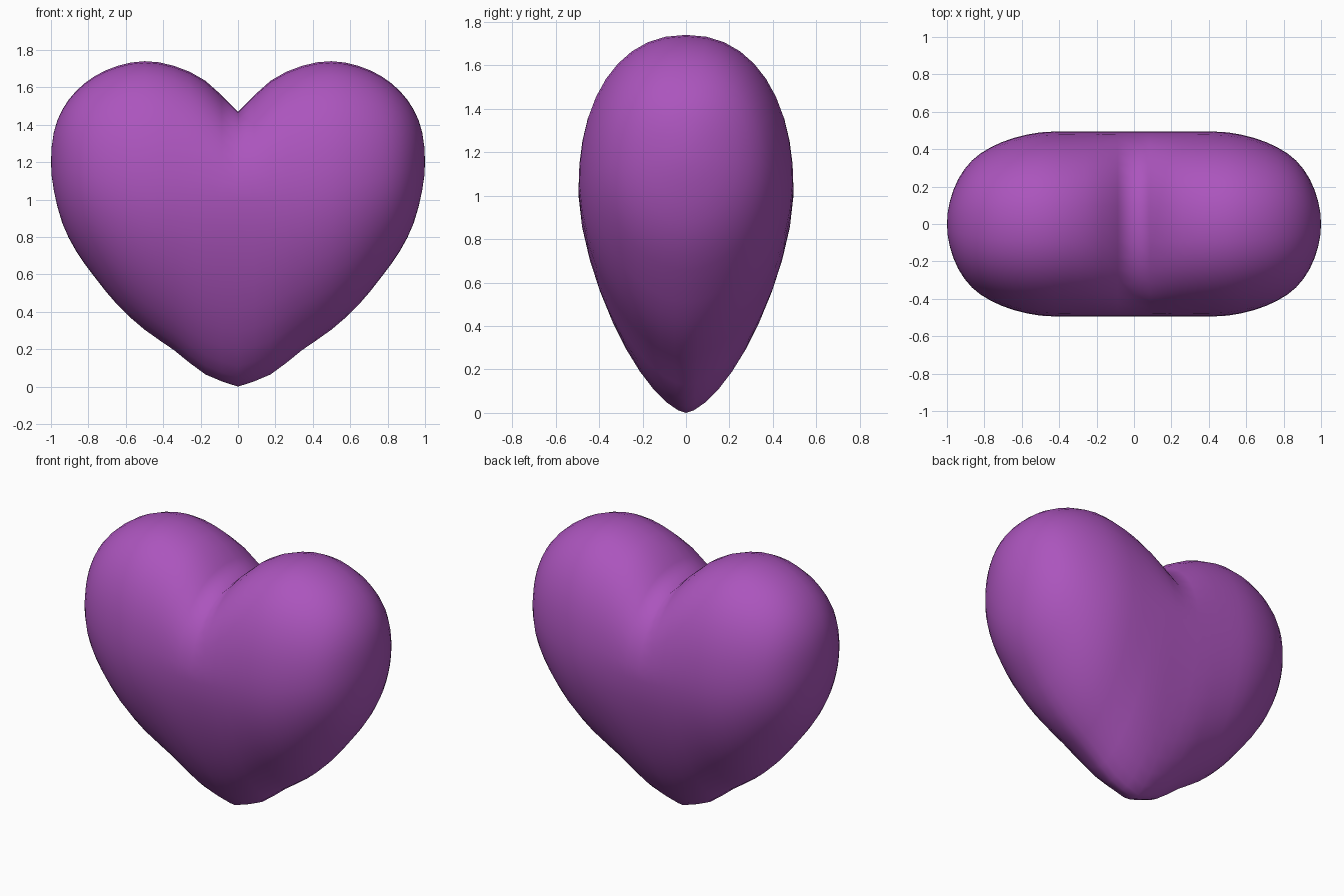
import bpy, bmesh, math

if "Cube" in bpy.data.objects:
    bpy.data.objects.remove(bpy.data.objects["Cube"])

# Right half of the heart, sampled every 10 degrees with x = sin(angle)
TOP = [1.47, 1.635, 1.715, 1.74, 1.715, 1.66, 1.58, 1.48, 1.36, 1.2]
BOTTOM = [0.0, 0.065, 0.195, 0.305, 0.435, 0.585, 0.725, 0.875, 1.05, 1.2]
DEPTH = [0.495, 0.495, 0.495, 0.49, 0.46, 0.41, 0.34, 0.24, 0.12, 0.0]
COLUMNS, RING = 18, 40


def sample(table, t):
    """Catmull-Rom lookup, t in 0..1."""
    f = t * (len(table) - 1)
    i = min(int(f), len(table) - 2)
    u = f - i
    b, c = table[i], table[i + 1]
    a = table[i - 1] if i > 0 else 2 * b - c
    d = table[i + 2] if i + 2 < len(table) else 2 * c - b
    return 0.5 * (2 * b + (c - a) * u + (2 * a - 5 * b + 4 * c - d) * u ** 2
                  + (3 * b - a - 3 * c + d) * u ** 3)


def section(bm, k):
    """Egg-shaped vertical slice at column k."""
    t = abs(k) / COLUMNS
    x = math.sin(t * math.pi / 2)
    top, bottom, depth = (sample(tb, t) for tb in (TOP, BOTTOM, DEPTH))
    mid = 1 + 0.2 * x * x
    ring = []
    for j in range(RING):
        a = 2 * math.pi * j / RING
        s = min(1.0, abs(math.sin(a)))
        if math.sin(a) >= 0:
            z, p, q = mid + (top - mid) * s, 2.2, 1 / 2.2
        else:
            z, p, q = mid - (mid - bottom) * s, 1.5 + 0.5 * x, 0.65 - 0.15 * x
        y = math.copysign(depth * max(0.0, 1 - s ** p) ** q, math.cos(a))
        ring.append(bm.verts.new((math.copysign(x, k), y, z)))
    return ring


# Heart body: slices bridged from left tip to right tip
bm = bmesh.new()
rings = [section(bm, k) for k in range(-COLUMNS, COLUMNS + 1)]
for r0, r1 in zip(rings, rings[1:]):
    for j in range(RING):
        n = (j + 1) % RING
        bm.faces.new((r0[j], r0[n], r1[n], r1[j]))
bmesh.ops.remove_doubles(bm, verts=bm.verts, dist=0.0005)
bmesh.ops.recalc_face_normals(bm, faces=bm.faces)
for f in bm.faces:
    f.smooth = True
mesh = bpy.data.meshes.new("heart")
bm.to_mesh(mesh)
bm.free()
heart = bpy.data.objects.new("heart", mesh)
bpy.context.collection.objects.link(heart)

# Purple colour
mat = bpy.data.materials.new("purple")
mat.diffuse_color = (0.41, 0.09, 0.51, 1)
mat.use_nodes = True
mat.node_tree.nodes["Principled BSDF"].inputs["Base Color"].default_value = mat.diffuse_color
mesh.materials.append(mat)
